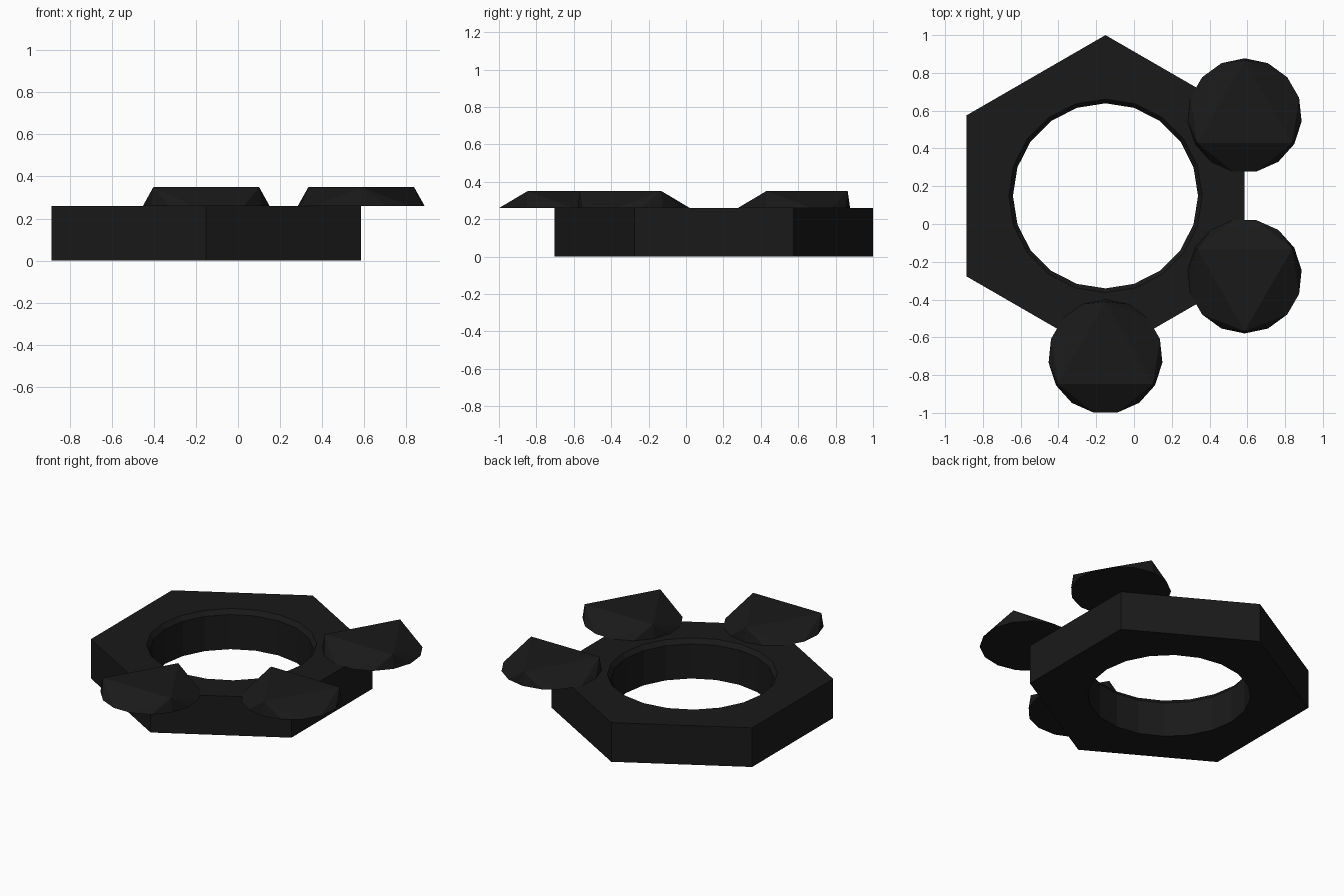
import bpy, bmesh
from math import pi, cos, sin, radians

if "Cube" in bpy.data.objects:
    bpy.data.objects.remove(bpy.data.objects["Cube"])

CX, CY, R = -0.151, 0.149, 0.851   # nut centre and corner radius
H, TOP = 0.26, 0.35                # nut height, pad height


def ring(bm, n, r, z, start=0.0):
    return [bm.verts.new((r * cos(start + 2 * pi * i / n),
                          r * sin(start + 2 * pi * i / n), z)) for i in range(n)]


def finish(bm, name, loc):
    bmesh.ops.recalc_face_normals(bm, faces=bm.faces)
    mesh = bpy.data.meshes.new(name)
    bm.to_mesh(mesh)
    bm.free()
    ob = bpy.data.objects.new(name, mesh)
    ob.location = loc
    bpy.context.collection.objects.link(ob)
    mat = ob.data.materials.append(black)


black = bpy.data.materials.new("black")
black.diffuse_color = (0.01, 0.01, 0.01, 1)
black.use_nodes = True
black.node_tree.nodes["Principled BSDF"].inputs["Base Color"].default_value = black.diffuse_color

# Hexagonal ring with a 20-sided hole, chamfered at the top
bm = bmesh.new()
outer = [ring(bm, 6, R, z, pi / 6) for z in (0, H)]
hole = [ring(bm, 20, r, z) for r, z in ((0.49, 0), (0.49, H - 0.03), (0.512, H))]
for rings in (outer, hole):
    for a, b in zip(rings, rings[1:]):
        for i in range(len(a)):
            j = (i + 1) % len(a)
            bm.faces.new((a[i], a[j], b[j], b[i]))
for a, b in ((outer[0], hole[0]), (outer[1], hole[2])):
    edges = [bm.edges.get((r[i], r[i - 1])) for r in (a, b) for i in range(len(r))]
    bmesh.ops.triangle_fill(bm, edges=edges, use_beauty=True)
finish(bm, "hexagonal_ring", (CX, CY, 0))


# Pads on three corners: round base rising to a triangular top
def pad(name, corner, point):
    bm = bmesh.new()
    base = ring(bm, 15, 0.303, H, point)
    top = ring(bm, 3, 0.29, TOP, point)
    bm.faces.new(top)
    for k in range(3):
        a, b = top[k], top[(k + 1) % 3]
        arc = [base[(5 * k + i) % 15] for i in range(6)]
        for i in range(5):
            bm.faces.new((arc[i], arc[i + 1], a if i < 2 else b))
        bm.faces.new((a, arc[2], b))
    bm.faces.new(base[::-1])
    finish(bm, name, (CX + R * cos(corner), CY + R * sin(corner), 0))


for name, corner, point in (("back_pad", 30, 90), ("middle_pad", -30, -90),
                            ("front_pad", -90, 90)):
    pad(name, radians(corner), radians(point))
